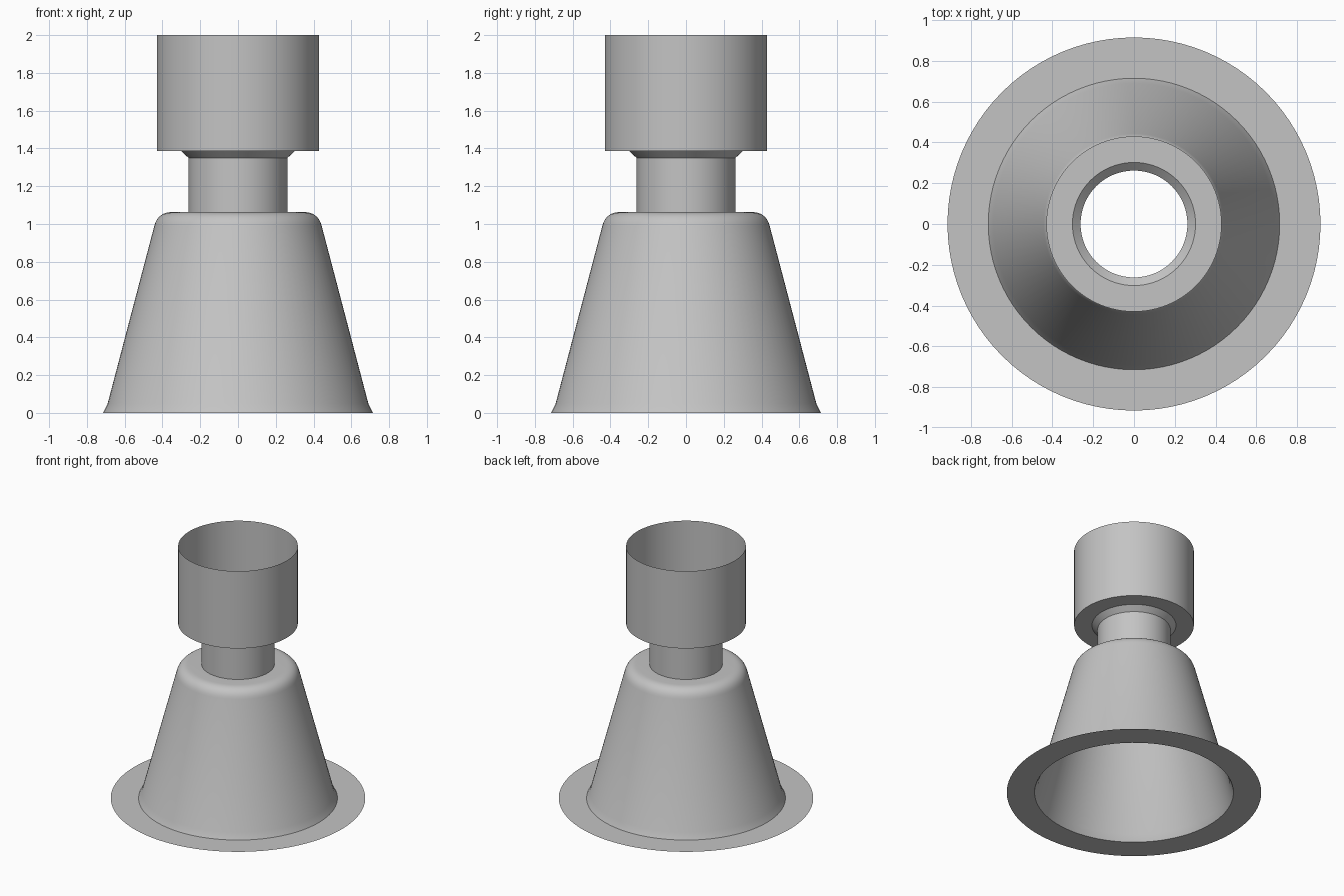
import bpy
import bmesh
import math
from mathutils import Vector

SIDES = 96

cube = bpy.data.objects.get("Cube")
if cube:
    bpy.data.objects.remove(cube, do_unlink=True)

# Single grey material
grey = bpy.data.materials.new("plain_grey")
grey.use_nodes = True
colour = (0.55, 0.55, 0.55, 1)
grey.diffuse_color = colour
grey.node_tree.nodes["Principled BSDF"].inputs["Base Color"].default_value = colour


def revolve(name, profile):
    """Sweep an open (radius, height) profile round the z axis as a thin sheet."""
    bm = bmesh.new()
    rings = []
    for r, z in profile:
        angles = [math.tau * k / SIDES for k in range(SIDES)]
        rings.append([bm.verts.new((r * math.cos(a), r * math.sin(a), z)) for a in angles])
    for low, high in zip(rings, rings[1:]):
        for k in range(SIDES):
            n = (k + 1) % SIDES
            bm.faces.new((low[k], low[n], high[n], high[k]))
    mesh = bpy.data.meshes.new(name)
    bm.to_mesh(mesh)
    bm.free()
    mesh.materials.append(grey)
    obj = bpy.data.objects.new(name, mesh)
    bpy.context.collection.objects.link(obj)
    bpy.ops.object.select_all(action="DESELECT")
    obj.select_set(True)
    bpy.context.view_layer.objects.active = obj
    bpy.ops.object.shade_smooth_by_angle(angle=math.radians(30))
    return obj


def rounded(start, corner, end, steps=8):
    """Rounded corner between two straight profile runs."""
    a, b, c = Vector(start), Vector(corner), Vector(end)
    points = []
    for i in range(steps + 1):
        t = i / steps
        points.append(tuple(a.lerp(b, t).lerp(b.lerp(c, t), t)))
    return points


# Flat ring lying on the ground
revolve("base_flange", [(0.915, 0), (0.715, 0)])

# Tapered bell with flared foot and rounded shoulder
shoulder = rounded((0.443, 0.99), (0.424, 1.063), (0.35, 1.063))
revolve("bell", [(0.715, 0), (0.69, 0.05)] + shoulder + [(0.262, 1.063)])

# Narrow tube ending in a chamfered collar
revolve("neck", [(0.262, 1.063), (0.262, 1.35)])
revolve("neck_collar", [(0.262, 1.35), (0.302, 1.387)])

# Open cup: floor ring and upright wall
revolve("cup", [(0.302, 1.387), (0.43, 1.387), (0.43, 2.0)])
